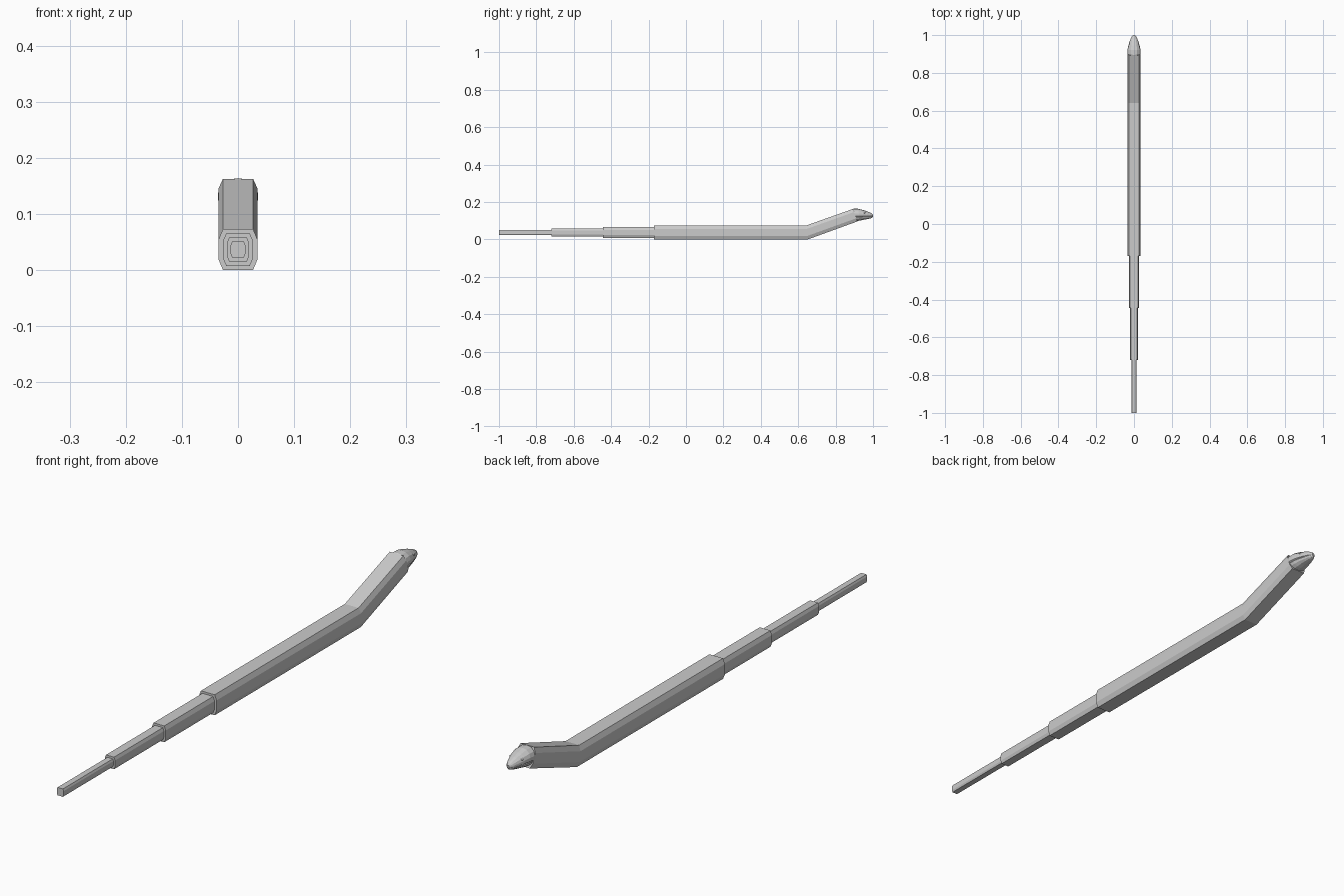
import bpy, bmesh, math
from mathutils import Vector

if "Cube" in bpy.data.objects:
    bpy.data.objects.remove(bpy.data.objects["Cube"])

# Half-unit octagonal section shared by shaft and neck
OCT = [(0.78, -1), (1, -0.5), (1, 0.5), (0.78, 1),
       (-0.78, 1), (-1, 0.5), (-1, -0.5), (-0.78, -1)]
# Head section: domed crown, cheek, recessed mouth line, chin
RIGHT = [(0.45, -0.92), (0.78, -0.68), (0.92, -0.38), (0.88, -0.3),
         (1, -0.2), (1, 0.2), (0.85, 0.6), (0.48, 0.92)]
HEAD = [(0, -1)] + RIGHT + [(0, 1)] + [(-x, z) for x, z in reversed(RIGHT)]


def loft(name, section, rings):
    """rings: (y, z, half width, half height, backward tilt in degrees)"""
    bm = bmesh.new()
    loops = []
    for y, z, w, h, tilt in rings:
        a = math.radians(tilt)
        loops.append([bm.verts.new(Vector((u * w, y - v * h * math.sin(a),
                                           z + v * h * math.cos(a)))) for u, v in section])
    n = len(section)
    for a, b in zip(loops, loops[1:]):
        for i in range(n):
            j = (i + 1) % n
            bm.faces.new((a[i], a[j], b[j], b[i]))
    bm.faces.new(loops[0])
    bm.faces.new(loops[-1])
    bmesh.ops.recalc_face_normals(bm, faces=bm.faces)
    mesh = bpy.data.meshes.new(name)
    bm.to_mesh(mesh)
    bm.free()
    obj = bpy.data.objects.new(name, mesh)
    bpy.context.collection.objects.link(obj)
    return obj


Z = 0.0365

# Stepped tail sections, one inside the next
for i, (y0, y1, w, h) in enumerate([(-1, -0.72, 0.0135, 0.0140),
                                    (-0.72, -0.445, 0.0200, 0.0215),
                                    (-0.445, -0.17, 0.0270, 0.0290)]):
    loft(f"tail_section_{i + 1}", OCT, [(y0, Z, w, h, 0), (y1, Z, w, h, 0)])

# Main shaft with mitred bend into the raised neck
loft("shaft_and_neck", OCT, [(-0.17, Z, 0.0345, Z, 0), (0.10, Z, 0.0345, Z, 0),
                             (0.375, Z, 0.0345, Z, 0), (0.646, Z, 0.0345, 0.037, 10),
                             (0.904, 0.129, 0.0345, 0.0355, 20)])

# Snake head, levelling out and tapering to a blunt snout
loft("head", HEAD, [(0.885, 0.126, 0.030, 0.029, 20),
                    (0.905, 0.131, 0.0355, 0.034, 16),
                    (0.925, 0.132, 0.034, 0.032, 9),
                    (0.947, 0.131, 0.029, 0.0265, 4),
                    (0.968, 0.129, 0.0225, 0.021, 0),
                    (0.986, 0.127, 0.0155, 0.0155, 0),
                    (0.996, 0.126, 0.009, 0.0105, 0),
                    (1.0, 0.126, 0.004, 0.006, 0)])

# Eyes
for side, name in ((-1, "left_eye"), (1, "right_eye")):
    bpy.ops.mesh.primitive_uv_sphere_add(segments=10, ring_count=6, radius=0.005,
                                         location=(side * 0.0215, 0.954, 0.141))
    bpy.context.object.name = name
